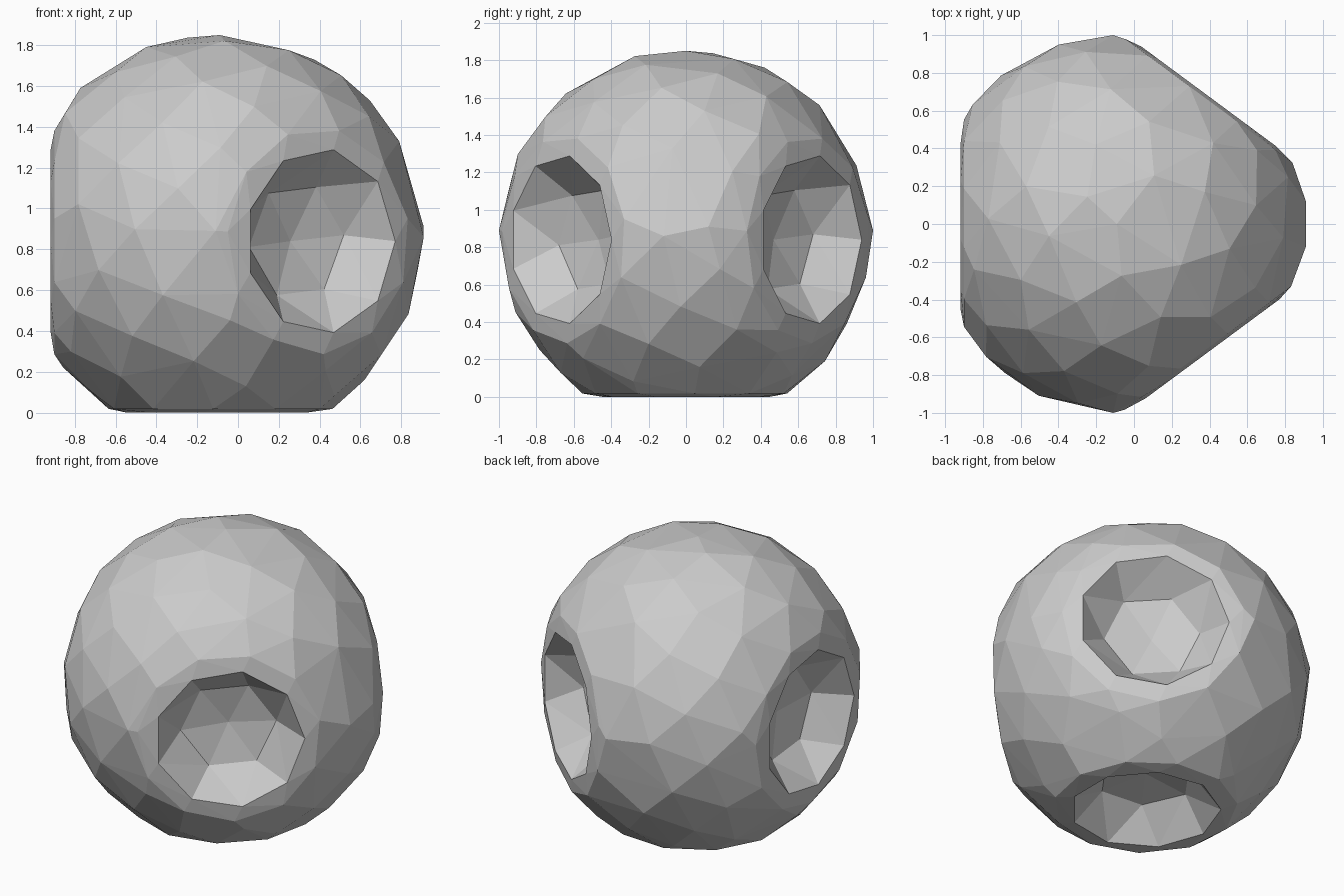
import bpy, bmesh, math
from mathutils import Vector, Matrix

if "Cube" in bpy.data.objects:
    bpy.data.objects.remove(bpy.data.objects["Cube"])

CENTRE = Vector((-0.09, 0, 0.86))
A = math.radians(53.5)
# facing direction, distance and vertical shift of each hollow
FLATS = [(Vector((-1, 0, 0)), 0.828, -0.02),
         (Vector((math.cos(A), -math.sin(A), 0)), 0.832, -0.02),
         (Vector((math.cos(A), math.sin(A), 0)), 0.832, -0.02),
         (Vector((0, 0, -1)), 0.86, 0)]
RIM = (0.455, 0.0, 9, 0)
SHOULDER = (0.555, -0.018, 11, 0.2)
# bowl below the rim: radius, height, sides, twist
BOWL = [(0.29, -0.2, 6, 0.1)]


def ring(bm, mat, radius, height, sides, twist):
    return [bm.verts.new(mat @ Vector((radius * math.cos(twist + math.tau * i / sides),
                                       radius * math.sin(twist + math.tau * i / sides),
                                       height))) for i in range(sides)]


def frame(n, d, shift):
    return (Matrix.Translation(CENTRE + n * d + Vector((0, 0, shift)))
            @ n.to_track_quat('Z', 'Y').to_matrix().to_4x4())


bm = bmesh.new()

# coarse ball: extremes first, then evenly spread points, none where the hollows sit
COUNT = 130
points = [Vector((-0.02, 1, 0.03)), Vector((-0.02, -1, 0.03)),
          Vector((0, 0, 0.99)), Vector((1, 0.12, 0.05)), Vector((1, -0.12, 0))]
extremes = len(points)
for i in range(COUNT):
    z = 1 - (2 * i + 1) / COUNT
    r, a = math.sqrt(1 - z * z), i * math.pi * (3 - math.sqrt(5))
    p = Vector((r * math.cos(a), r * math.sin(a), z))
    if (all((p - q).length > 0.2 for q in points[:extremes])
            and all(p.dot(n) < d - 0.06 for n, d, s in FLATS)):
        points.append(p)
shell = [bm.verts.new(CENTRE + p) for p in points]

# flattened shoulder and rim round each hollow
for f in FLATS:
    shell += ring(bm, frame(*f), *SHOULDER) + ring(bm, frame(*f), *RIM)
bmesh.ops.convex_hull(bm, input=shell)

# shallow bowls with a six-sided floor
for f in FLATS:
    mat = frame(*f)
    verts = [v for row in [RIM] + BOWL for v in ring(bm, mat, *row)]
    verts.append(bm.verts.new(mat @ Vector((0, 0, -0.25))))
    bmesh.ops.convex_hull(bm, input=verts)

# open the rims and weld the bowls to the ball
lids = [f for f in bm.faces if any(
    all(abs((v.co - CENTRE).dot(n) - d) < 1e-4 for v in f.verts) for n, d, s in FLATS)]
bmesh.ops.delete(bm, geom=lids, context='FACES')
bmesh.ops.delete(bm, geom=[v for v in bm.verts if not v.link_faces], context='VERTS')
bmesh.ops.remove_doubles(bm, verts=bm.verts[:], dist=1e-4)
bmesh.ops.recalc_face_normals(bm, faces=bm.faces[:])

mesh = bpy.data.meshes.new("hollowed_ball")
bm.to_mesh(mesh)
bm.free()
ball = bpy.data.objects.new("hollowed_ball", mesh)
bpy.context.collection.objects.link(ball)
